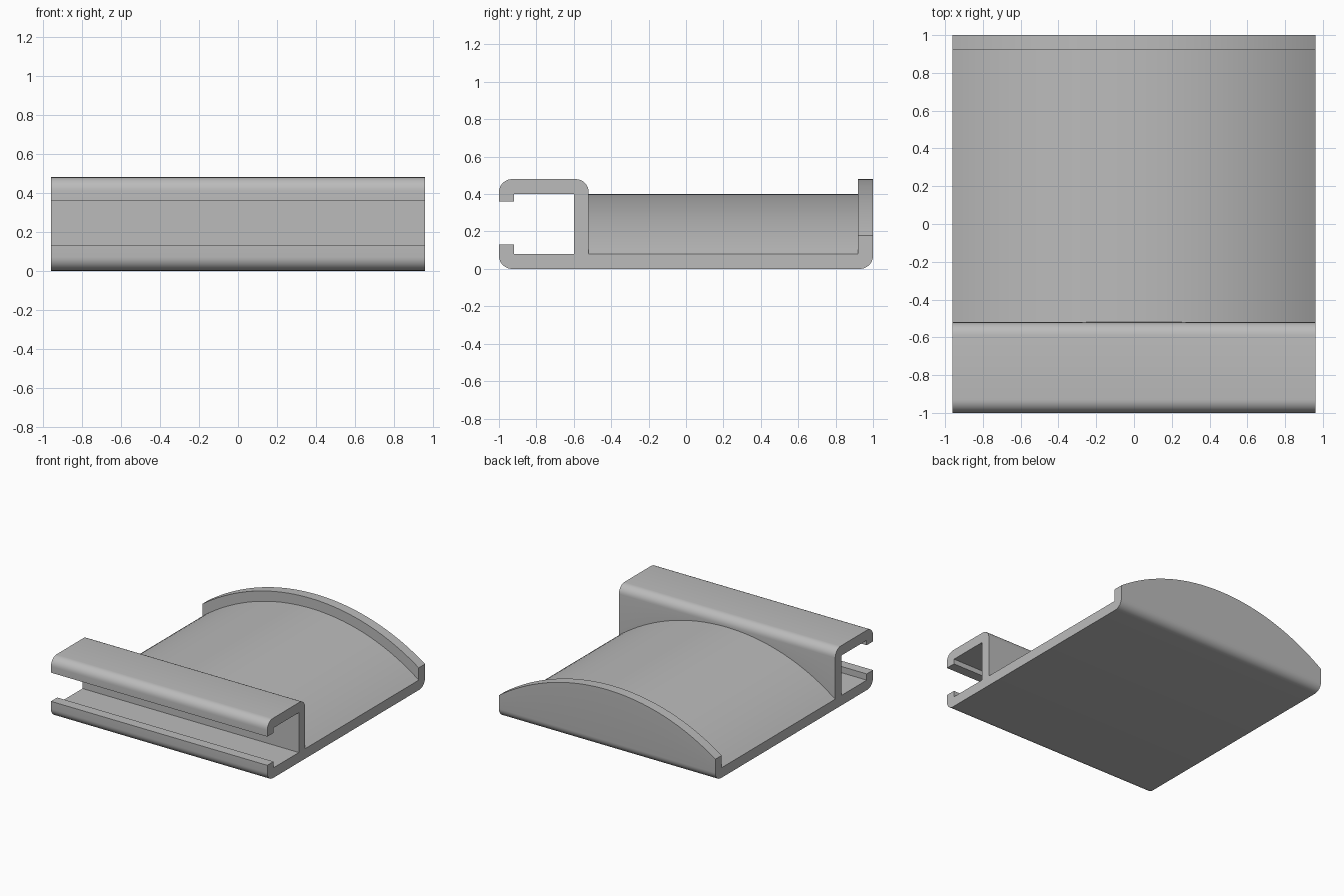
import bpy
import bmesh
from math import sin, cos, pi, sqrt, radians

cube = bpy.data.objects.get("Cube")
if cube:
    bpy.data.objects.remove(cube, do_unlink=True)

HALF_WIDTH = 0.96
FILLET = 0.07
STEPS = 48
ARC_CENTRE = -1.2      # shared axis height of the crown and the rear wall arc


def material(name, colour):
    m = bpy.data.materials.new(name)
    m.use_nodes = True
    m.diffuse_color = colour
    m.node_tree.nodes["Principled BSDF"].inputs["Base Color"].default_value = colour
    return m


def arc_height(x, radius):
    return sqrt(radius ** 2 - x ** 2) + ARC_CENTRE


def fillet(y, z, start, steps=8):
    """Quarter circle around (y, z), counter-clockwise from a start angle."""
    return [(y + FILLET * cos(start + pi / 2 * i / steps),
             z + FILLET * sin(start + pi / 2 * i / steps)) for i in range(steps + 1)]


def section(x):
    """Side profile (y, z) of the clip at a given x, counter-clockwise."""
    crown, wall = arc_height(x, 1.6), arc_height(x, 1.68)
    f = FILLET
    pts = fillet(-1 + f, f, pi)                            # lower front edge
    pts += fillet(1 - f, f, -pi / 2)                       # lower rear edge
    pts += [(1, wall), (0.92, wall)]                       # arched rear wall
    pts += [(0.92, crown), (-0.52, crown)]                 # crowned bed
    pts += fillet(-0.52 - f, 0.48 - f, 0)                  # channel upper rear edge
    pts += fillet(-1 + f, 0.48 - f, pi / 2)                # channel upper front edge
    pts += [(-1, 0.36), (-0.92, 0.36), (-0.92, 0.40)]      # upper lip
    pts += [(-0.60, 0.40), (-0.60, 0.08)]                  # channel interior
    pts += [(-0.92, 0.08), (-0.92, 0.13), (-1, 0.13)]      # lower lip
    return pts


# Loft the profile across the width, with the bed and wall following their arcs
bm = bmesh.new()
rings = []
for i in range(STEPS + 1):
    x = HALF_WIDTH * (2 * i / STEPS - 1)
    rings.append([bm.verts.new((x, y, z)) for y, z in section(x)])
for a, b in zip(rings, rings[1:]):
    for k in range(len(a)):
        n = (k + 1) % len(a)
        bm.faces.new((a[k], a[n], b[n], b[k]))
bm.faces.new(rings[0])
bm.faces.new(rings[-1])
bmesh.ops.recalc_face_normals(bm, faces=bm.faces)

mesh = bpy.data.meshes.new("channel_clip")
bm.to_mesh(mesh)
bm.free()
mesh.materials.append(material("plain grey", (0.5, 0.5, 0.5, 1)))
clip = bpy.data.objects.new("channel_clip", mesh)
bpy.context.collection.objects.link(clip)

bpy.ops.object.select_all(action='DESELECT')
clip.select_set(True)
bpy.context.view_layer.objects.active = clip
bpy.ops.object.shade_smooth_by_angle(angle=radians(30))
